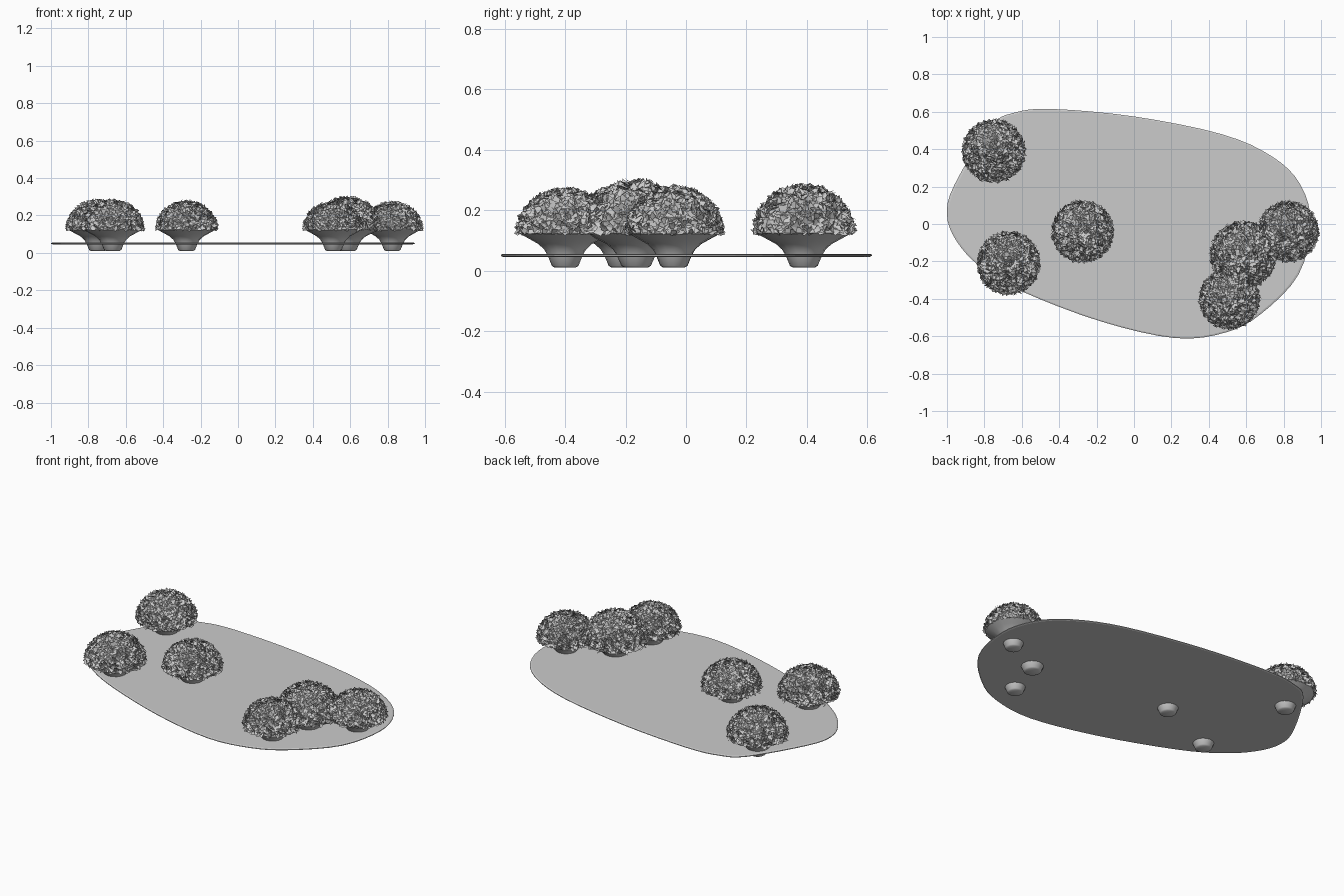
import bpy, bmesh, math, random
from mathutils import Vector

random.seed(4)
if "Cube" in bpy.data.objects:
    bpy.data.objects.remove(bpy.data.objects["Cube"], do_unlink=True)

# One plain grey for everything
grey = bpy.data.materials.new("plain_grey")
grey.use_nodes = True
tone = (0.6, 0.6, 0.6, 1)
grey.diffuse_color = tone
grey.node_tree.nodes["Principled BSDF"].inputs["Base Color"].default_value = tone


def finish(bm, name):
    mesh = bpy.data.meshes.new(name)
    bm.to_mesh(mesh)
    bm.free()
    mesh.materials.append(grey)
    obj = bpy.data.objects.new(name, mesh)
    bpy.context.scene.collection.objects.link(obj)
    return obj


def smooth_curve(points, steps):
    """Closed Catmull-Rom curve through the control points."""
    result, count = [], len(points)
    for i in range(count):
        a, b, c, d = (Vector(points[(i + k) % count]) for k in (-1, 0, 1, 2))
        for s in range(steps):
            t = s / steps
            result.append(0.5 * (2 * b + (c - a) * t + (2 * a - 5 * b + 4 * c - d) * t ** 2
                                 + (3 * b - a - 3 * c + d) * t ** 3))
    return result


# Thin ground sheet with a chamfered rim
outline = [(-1, .05), (-.96, .21), (-.77, .52), (-.64, .595), (-.44, .615), (0, .575),
           (.47, .48), (.74, .36), (.89, .21), (.945, 0), (.88, -.27), (.68, -.48),
           (.49, -.58), (.22, -.61), (-.18, -.52), (-.6, -.36), (-.82, -.23), (-.95, -.09)]
edge = smooth_curve(outline, 4)


def build_sheet():
    bm = bmesh.new()
    rings = []
    for z, scale in ((.046, .99), (.049, 1), (.053, 1), (.056, .988)):
        rings.append([bm.verts.new((p.x * scale, p.y * scale, z)) for p in edge])
    for low, high in zip(rings, rings[1:]):
        for i in range(len(edge)):
            bm.faces.new((low[i - 1], low[i], high[i], high[i - 1]))
    bm.faces.new(rings[0])
    bm.faces.new(rings[-1])
    bmesh.ops.recalc_face_normals(bm, faces=bm.faces)
    finish(bm, "ground_sheet")


# Flared stem, spun from a half profile
def build_stem(x, y, size, name):
    profile = [(0, .01), (.036, .01), (.046, .016), (.06, .05), (.072, .07),
               (.092, .088), (.125, .106), (.155, .122), (0, .13)]
    bm = bmesh.new()
    verts = [bm.verts.new((r * size, 0, z)) for r, z in profile]
    edges = [bm.edges.new(pair) for pair in zip(verts, verts[1:])]
    bmesh.ops.spin(bm, geom=verts + edges, cent=(0, 0, 0), axis=(0, 0, 1),
                   angle=math.tau, steps=16)
    bmesh.ops.remove_doubles(bm, verts=bm.verts, dist=.0005)
    bmesh.ops.recalc_face_normals(bm, faces=bm.faces)
    obj = finish(bm, name)
    obj.location = (x, y, 0)
    bpy.ops.object.select_all(action='DESELECT')
    obj.select_set(True)
    bpy.context.view_layer.objects.active = obj
    bpy.ops.object.shade_smooth_by_angle(angle=math.radians(40))


# Crinkled dome covered with folded leaves
def build_foliage(x, y, size, height, name):
    bm = bmesh.new()
    bmesh.ops.create_icosphere(bm, subdivisions=4, radius=1)
    bmesh.ops.bisect_plane(bm, geom=bm.verts[:] + bm.edges[:] + bm.faces[:],
                           plane_co=(0, 0, -.02), plane_no=(0, 0, -1), clear_outer=True)
    bmesh.ops.holes_fill(bm, edges=[e for e in bm.edges if e.is_boundary])
    for v in bm.verts:
        v.co *= random.uniform(.85, .96)
        v.co.z = max(v.co.z, -.02)
    count = 560
    for i in range(count):
        z = (i + .5) / count
        turn = i * math.pi * (3 - math.sqrt(5))
        flat = math.sqrt(1 - z * z)
        out = Vector((flat * math.cos(turn), flat * math.sin(turn), z))
        side = out.orthogonal().normalized()
        spin = random.uniform(0, math.tau)
        along = side * math.cos(spin) + out.cross(side) * math.sin(spin)
        across = out.cross(along)
        base = out * .86 - along * .06
        tip = out * random.uniform(.98, 1.04) + along * random.uniform(.06, .12)
        middle = out * random.uniform(.93, .97)
        width = random.uniform(.06, .1)
        root, end, left, right = (bm.verts.new(p) for p in (
            base, tip, middle + across * width, middle - across * width))
        for corners in ((root, end, left), (root, right, end)):
            bm.faces.new(corners)
    for v in bm.verts:
        v.co = Vector((v.co.x * size, v.co.y * size, max(v.co.z, -.06) * height))
    obj = finish(bm, name)
    obj.location = (x, y, .125)


build_sheet()
plants = [("back_right", -.75, .39, 1), ("front_right", -.67, -.21, 1),
          ("middle", -.275, -.04, .98), ("left_cluster_tall", .585, -.165, 1.06),
          ("left_cluster_front", .51, -.4, .96), ("left_cluster_side", .825, -.04, .96)]
for label, x, y, size in plants:
    build_stem(x, y, size, label + "_stem")
    build_foliage(x, y, .172 * size, .162 * size ** 1.6, label + "_foliage")
